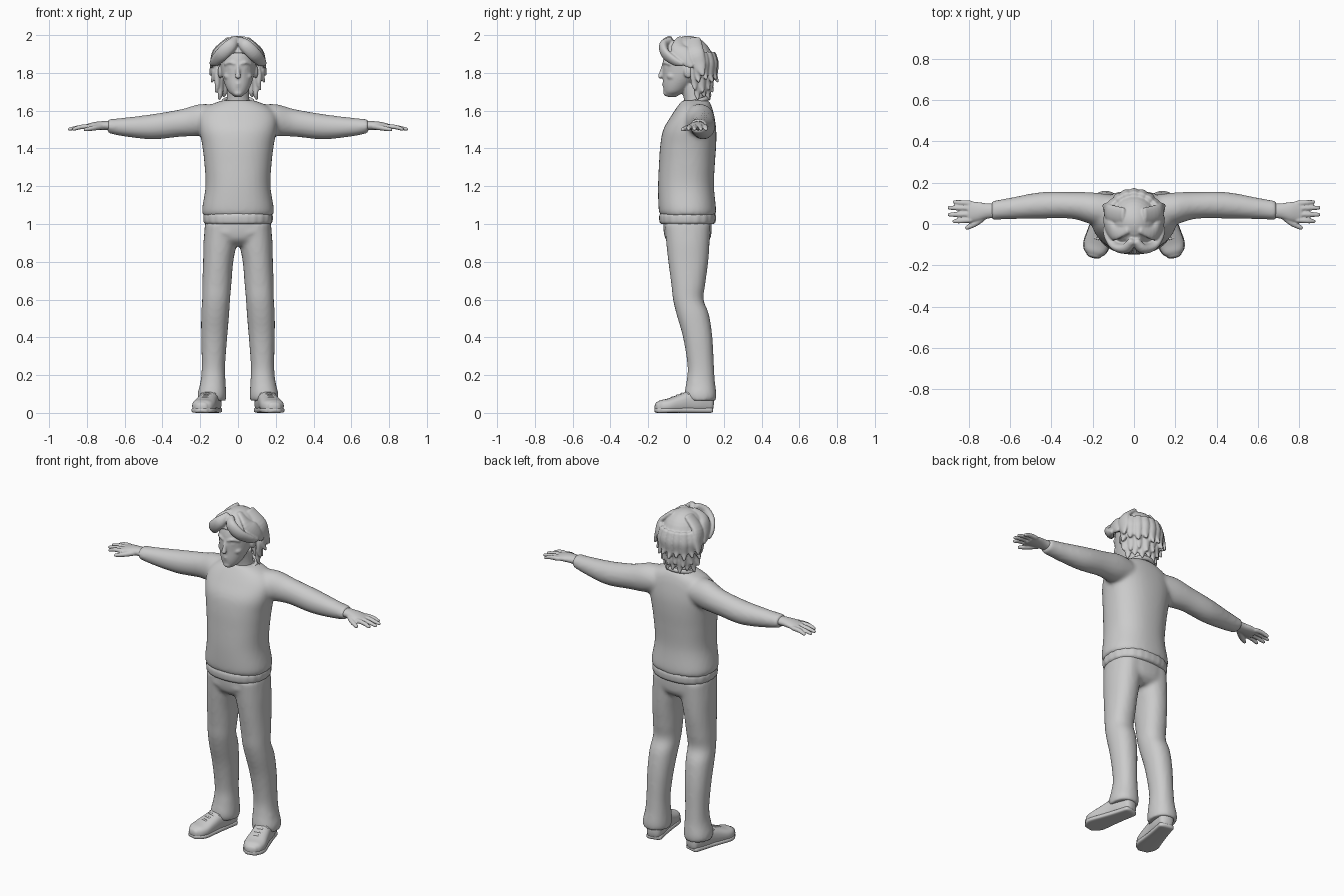
import bpy, bmesh, math
from mathutils import Vector, Matrix

cube = bpy.data.objects.get("Cube")
if cube:
    bpy.data.objects.remove(cube)

X, Y, Z = Vector((1, 0, 0)), Vector((0, 1, 0)), Vector((0, 0, 1))
SIDES = (1, -1)

grey = bpy.data.materials.new("plain grey")
grey.use_nodes = True
grey.diffuse_color = (0.6, 0.6, 0.6, 1)
grey.node_tree.nodes["Principled BSDF"].inputs["Base Color"].default_value = grey.diffuse_color


def spline(rows, steps):
    """Smooth interpolation through rows of numbers."""
    rows = [Vector(r) for r in rows]
    out = []
    for i in range(len(rows) - 1):
        a, b = rows[max(i - 1, 0)], rows[i]
        c, d = rows[i + 1], rows[min(i + 2, len(rows) - 1)]
        for k in range(steps):
            t = k / steps
            out.append(b + (c - a) * (t / 2) + (a * 2 - b * 5 + c * 4 - d) * (t * t / 2)
                       + (b * 3 - a - c * 3 + d) * (t ** 3 / 2))
    return out + [rows[-1]]


def tube(bm, rows, up=Z, axis=None, n=24, power=2.0, dome=0.0, steps=5):
    """Loft ellipses through rows of (x, y, z, half width, half height)."""
    rows = spline(rows, steps)
    pts = [Vector(r[:3]) for r in rows]
    rings = []
    for i, r in enumerate(rows):
        t = axis or (pts[min(i + 1, len(pts) - 1)] - pts[max(i - 1, 0)]).normalized()
        rings.append((pts[i], t, r[3], r[4]))
    if dome:
        def cap(ring, sign):
            p, t, w, h = ring
            angles = [math.radians(a) for a in (25, 50, 70, 86)]
            return [(p + t * sign * dome * min(w, h) * math.sin(a), t,
                     w * math.cos(a), h * math.cos(a)) for a in angles]
        rings = cap(rings[0], -1)[::-1] + rings + cap(rings[-1], 1)
    loops = []
    for p, t, w, h in rings:
        side = up.cross(t).normalized()
        top = t.cross(side)
        loop = []
        for k in range(n):
            a = math.tau * k / n
            c, s = math.cos(a), math.sin(a)
            e = 2 / power
            loop.append(bm.verts.new(p + side * w * math.copysign(abs(c) ** e, c)
                                     + top * h * math.copysign(abs(s) ** e, s)))
        loops.append(loop)
    for a, b in zip(loops, loops[1:]):
        for k in range(n):
            bm.faces.new((a[k], a[(k + 1) % n], b[(k + 1) % n], b[k]))
    bm.faces.new(loops[0][::-1])
    bm.faces.new(loops[-1])


def ball(bm, centre, size, cut=None):
    """Ellipsoid, optionally sliced by a plane and closed again."""
    geo = bmesh.ops.create_uvsphere(bm, u_segments=32, v_segments=20, radius=1,
                                    matrix=Matrix.LocRotScale(Vector(centre), None, Vector(size)))
    if cut:
        edges = {e for v in geo["verts"] for e in v.link_edges}
        faces = {f for v in geo["verts"] for f in v.link_faces}
        res = bmesh.ops.bisect_plane(bm, geom=geo["verts"] + list(edges) + list(faces),
                                     plane_co=cut[0], plane_no=cut[1], clear_inner=True)
        rim = [e for e in res["geom_cut"] if isinstance(e, bmesh.types.BMEdge)]
        bmesh.ops.edgeloop_fill(bm, edges=rim)


def finish(bm, name, voxel=0, smooth=4):
    """Turn a bmesh into a smooth object, fusing overlapping pieces if asked."""
    bmesh.ops.recalc_face_normals(bm, faces=bm.faces)
    mesh = bpy.data.meshes.new(name)
    bm.to_mesh(mesh)
    bm.free()
    mesh.materials.append(grey)
    obj = bpy.data.objects.new(name, mesh)
    bpy.context.collection.objects.link(obj)
    mesh.polygons.foreach_set("use_smooth", [True] * len(mesh.polygons))
    if voxel:
        fuse = obj.modifiers.new("fuse", 'REMESH')
        fuse.mode, fuse.voxel_size, fuse.use_smooth_shade = 'VOXEL', voxel, True
        soft = obj.modifiers.new("soften", 'SMOOTH')
        soft.factor, soft.iterations = 0.5, smooth
    else:
        bpy.ops.object.select_all(action='DESELECT')
        obj.select_set(True)
        bpy.context.view_layer.objects.active = obj
        bpy.ops.object.shade_smooth_by_angle(angle=math.radians(50))
    return obj


# Sweater: torso and both sleeves fused
bm = bmesh.new()
tube(bm, [(0, .01, 1.045, .185, .145), (0, .007, 1.08, .19, .152), (0, 0, 1.2, .172, .148),
          (0, .005, 1.32, .178, .148), (0, .012, 1.42, .19, .148), (0, .02, 1.5, .205, .14),
          (0, .035, 1.57, .205, .115), (0, .045, 1.62, .165, .092), (0, .05, 1.655, .085, .07)],
     up=Y, axis=Z, n=40, power=2.3)
for s in SIDES:
    tube(bm, [(.1 * s, .06, 1.555, .08, .075), (.2 * s, .075, 1.55, .078, .085),
              (.3 * s, .09, 1.535, .065, .073), (.45 * s, .09, 1.515, .064, .067),
              (.6 * s, .075, 1.513, .052, .05), (.69 * s, .065, 1.518, .046, .037)], axis=X)
finish(bm, "sweater", .011, 6)

# Ribbed hem with shallow vertical folds, and collar
bm = bmesh.new()
tube(bm, [(0, .008, 1.0, .172, .14), (0, .008, 1.012, .181, .148), (0, .008, 1.04, .183, .15),
          (0, .008, 1.06, .176, .143)], up=Y, axis=Z, n=96, power=2.3)
for v in bm.verts:
    fold = 1 + .008 * math.sin(24 * math.atan2(v.co.y, v.co.x))
    v.co.x *= fold
    v.co.y *= fold
finish(bm, "sweater_hem")
bm = bmesh.new()
tube(bm, [(.078 * math.cos(a), .045 + .075 * math.sin(a), 1.645 + .022 * math.sin(a), .011, .013)
          for a in (math.tau * k / 24 for k in range(25))], n=10, steps=1)
finish(bm, "collar")

# Trousers: hips and legs fused
bm = bmesh.new()
tube(bm, [(0, .008, 1.04, .165, .125), (0, .008, .98, .174, .128), (0, .01, .92, .17, .118),
          (0, .012, .885, .11, .08)], up=Y, axis=Z, n=36, power=2.4)
for s in SIDES:
    tube(bm, [(.09 * s, .008, 1.0, .085, .122), (.095 * s, .01, .9, .088, .115),
              (.105 * s, .012, .8, .08, .106), (.112 * s, .012, .68, .077, .09),
              (.116 * s, .012, .6, .074, .081), (.121 * s, .036, .52, .074, .086),
              (.126 * s, .062, .4, .069, .078), (.13 * s, .078, .25, .062, .07),
              (.132 * s, .078, .17, .066, .075), (.138 * s, .076, .1, .076, .085),
              (.138 * s, .078, .065, .074, .08)], up=Y, axis=Z, power=2.2)
    # Creases at the crotch and the ankle
    tube(bm, [(.01 * s, -.098, .93, .008, .008), (.06 * s, -.108, .955, .012, .01),
              (.13 * s, -.09, .965, .006, .006)], n=10, dome=1)
    tube(bm, [(.08 * s, .045, .15, .01, .01), (.13 * s, .01, .14, .012, .012),
              (.19 * s, .045, .16, .01, .01)], n=10, dome=1)
finish(bm, "trousers", .011, 5)

# Shoes: upper, sole and laces along a turned-out foot
heel, toe = Vector((.128, .125, 0)), Vector((.194, -.15, 0))
aim = (toe - heel).normalized()
for s, label in zip(SIDES, ("left", "right")):
    def along(t, z, w, h):
        p = heel.lerp(toe, t)
        return (p.x * s, p.y, z, w, h)
    way = Vector((aim.x * s, aim.y, 0))
    bm = bmesh.new()
    tube(bm, [along(0, .055, .042, .055), along(.2, .06, .05, .06), along(.42, .057, .052, .057),
              along(.6, .048, .057, .048), along(.8, .038, .062, .038), along(.93, .034, .053, .034),
              along(1, .03, .036, .028)], axis=way, power=2.6, dome=.5)
    for v in bm.verts:
        v.co.z = max(v.co.z, .008)
    finish(bm, label + "_shoe")
    bm = bmesh.new()
    tube(bm, [along(0, .014, .045, .014), along(.3, .014, .05, .014), along(.55, .014, .057, .014),
              along(.8, .014, .065, .014), along(.93, .014, .056, .014), along(1, .014, .038, .014)],
         axis=way, power=4, dome=1.1)
    finish(bm, label + "_sole")
    bm = bmesh.new()
    for k in range(4):
        t, z = .44 + .09 * k, .112 - .01 * k
        c, across = Vector(along(t, z, 0, 0)[:3]), Vector((-way.y, way.x, 0))
        tube(bm, [tuple(c + across * d * .036 + Z * (-.013 * d * d)) + (.006, .006)
                  for d in (-1, -.5, 0, .5, 1)], n=8, dome=1, steps=2)
    finish(bm, label + "_laces")

# Hands: palm, four fingers and a thumb
for s, label in zip(SIDES, ("left", "right")):
    bm = bmesh.new()
    tube(bm, [(.66 * s, .065, 1.52, .036, .026), (.71 * s, .063, 1.521, .037, .024),
              (.76 * s, .06, 1.519, .047, .021), (.805 * s, .06, 1.513, .05, .015)],
         axis=X, dome=.8)
    for y, tip in ((.1, .868), (.076, .893), (.047, .893), (.019, .87)):
        out = .06 + (y - .06) * 1.15
        tube(bm, [(.79 * s, y, 1.515, .013, .013), (.835 * s, (y + out) / 2, 1.513, .013, .012),
                  (tip * s, out, 1.502, .01, .009)], n=12, dome=1)
    tube(bm, [(.72 * s, .04, 1.516, .016, .016), (.765 * s, .004, 1.508, .015, .014),
              (.808 * s, -.018, 1.5, .011, .01)], n=12, dome=1)
    finish(bm, label + "_hand", .0045, 3)

# Head: skull, jaw, neck, features and ears fused
bm = bmesh.new()
tube(bm, [(0, .05, 1.6, .068, .06), (0, .045, 1.66, .06, .056), (0, .03, 1.74, .058, .06)],
     up=Y, axis=Z)
tube(bm, [(0, -.075, 1.682, .028, .035), (0, -.062, 1.7, .05, .055), (0, -.045, 1.735, .068, .077),
          (0, -.022, 1.78, .083, .1), (0, -.002, 1.83, .092, .122), (0, .005, 1.88, .095, .124),
          (0, .01, 1.93, .085, .108), (0, .012, 1.965, .05, .065)],
     up=Y, axis=Z, n=32, dome=.4)
tube(bm, [(0, -.116, 1.845, .009, .01), (0, -.127, 1.81, .01, .012), (0, -.137, 1.779, .015, .012)],
     up=Y, n=12, dome=.8)
ball(bm, (0, -.102, 1.692), (.024, .018, .016))
for z, y in ((1.742, -.118), (1.73, -.116)):
    tube(bm, [(-.026, y + .01, z, .004, .004), (0, y - .002, z, .007, .006),
              (.026, y + .01, z, .004, .004)], n=10, dome=1)
for s in SIDES:
    tube(bm, [(.014 * s, -.12, 1.847, .007, .007), (.04 * s, -.112, 1.855, .009, .008),
              (.07 * s, -.085, 1.846, .006, .006)], n=10, dome=1)
    ball(bm, (.035 * s, -.1, 1.826), (.016, .014, .008))
    ball(bm, (.05 * s, -.072, 1.782), (.026, .03, .022))
    ball(bm, (.094 * s, .012, 1.805), (.013, .024, .034))
finish(bm, "head", .006, 3)

# Hair: cap, swept fringe and layered locks at the back
bm = bmesh.new()
ball(bm, (0, .01, 1.85), (.122, .136, .146), ((0, -.1, 1.9), Vector((0, .42, .9)).normalized()))
for s in SIDES:
    peak = 1.972 if s > 0 else 1.98
    tube(bm, [(.012 * s, -.085, peak, .02, .018), (.04 * s, -.118, 1.945, .034, .024),
              (.085 * s, -.108, 1.9, .036, .022), (.122 * s, -.06, 1.862, .028, .018),
              (.143 * s, -.02, 1.846, .012, .008)], up=Y, dome=.7)
    tube(bm, [(.03 * s, -.02, 1.975, .03, .016), (.095 * s, -.035, 1.93, .045, .018),
              (.126 * s, -.01, 1.88, .042, .016), (.142 * s, .03, 1.835, .014, .008)],
         up=X * s, dome=.7)
    tube(bm, [(.05 * s, .04, 1.975, .04, .016), (.115 * s, .05, 1.91, .045, .02),
              (.13 * s, .07, 1.84, .036, .018), (.145 * s, .09, 1.79, .01, .008)],
         up=X * s, dome=.7)
# Rows of locks: count, spread, top, tip, radius at top, radius at tip, thickness
for count, spread, top, tip, r0, r1, wide in ((9, 72, 1.9, 1.755, .113, .145, .026),
                                            (8, 78, 1.83, 1.7, .1, .12, .023),
                                            (7, 68, 1.77, 1.66, .09, .108, .021)):
    for k in range(count):
        a = math.radians(spread * (2 * k / (count - 1) - 1))
        d = Vector((math.sin(a), math.cos(a), 0))
        low = tip + (.014 if k % 2 else 0)
        rows = []
        for t, grow, w, h in ((0, .3, .9, .6), (.35, .6, 1, .75), (.75, .55, .8, .6), (1, 1, .3, .3)):
            p = d * (r0 + (r1 - r0) * grow) + Vector((0, .022, top + (low - top) * t))
            rows.append(tuple(p) + (wide * w, wide * h))
        tube(bm, rows, up=d, n=14, dome=.8)
finish(bm, "hair", .0055, 2)
